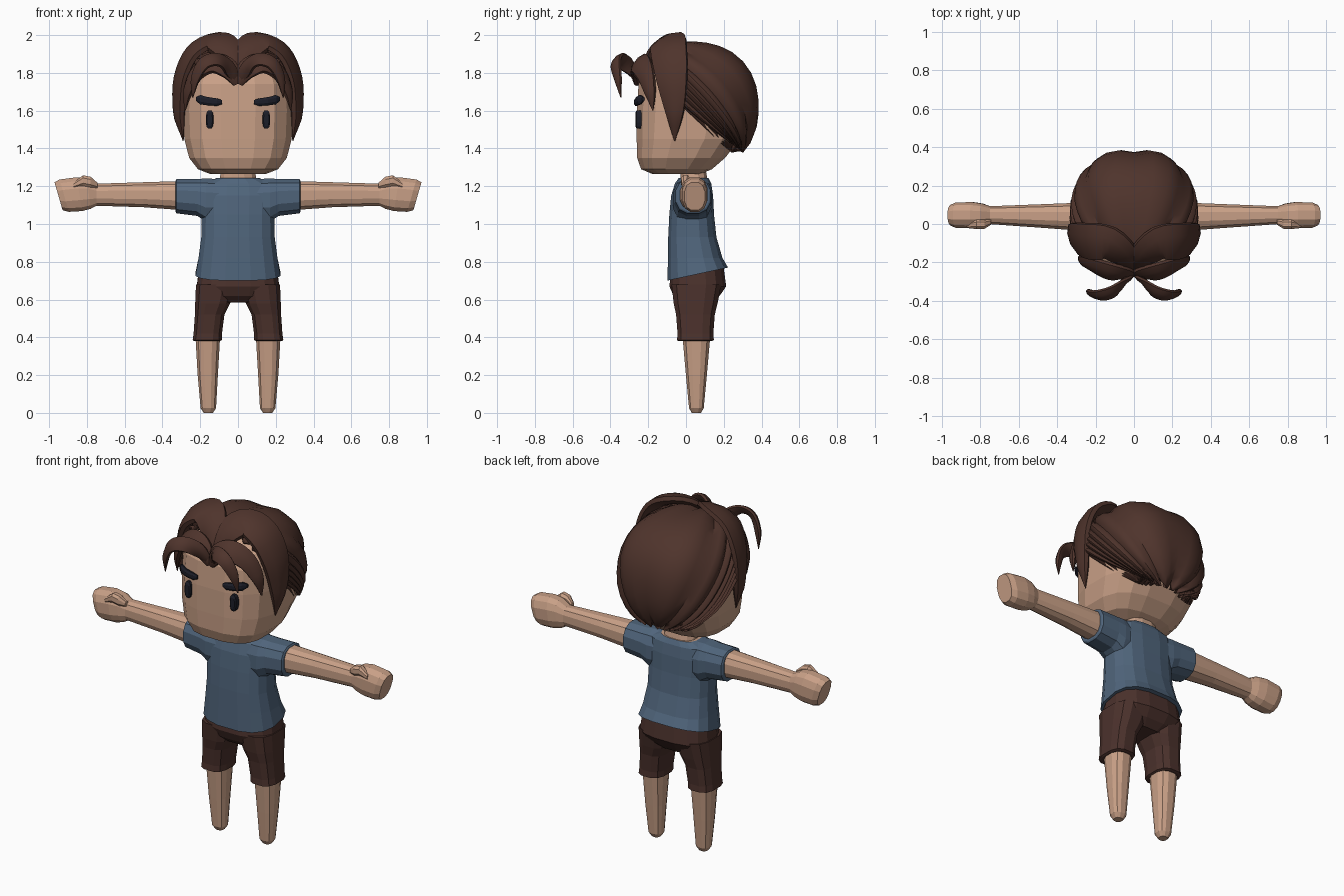
import bpy, bmesh, math
from mathutils import Vector as V

if "Cube" in bpy.data.objects:
    bpy.data.objects.remove(bpy.data.objects["Cube"])


def material(name, col):
    m = bpy.data.materials.new(name)
    m.diffuse_color = (*col, 1)
    m.use_nodes = True
    m.node_tree.nodes["Principled BSDF"].inputs["Base Color"].default_value = m.diffuse_color
    return m


SKIN = material("skin", (0.58, 0.35, 0.24))
HAIR = material("hair_brown", (0.078, 0.034, 0.025))
SHIRT = material("shirt_blue", (0.08, 0.13, 0.20))
SHORTS = material("shorts_brown", (0.07, 0.031, 0.025))
DARK = material("eye_navy", (0.012, 0.013, 0.022))


def finish(name, bm, mats, smooth=0):
    bmesh.ops.recalc_face_normals(bm, faces=bm.faces[:])
    me = bpy.data.meshes.new(name)
    bm.to_mesh(me)
    bm.free()
    for m in mats:
        me.materials.append(m)
    ob = bpy.data.objects.new(name, me)
    bpy.context.collection.objects.link(ob)
    if smooth:
        bpy.ops.object.select_all(action='DESELECT')
        ob.select_set(True)
        bpy.context.view_layer.objects.active = ob
        bpy.ops.object.shade_smooth_by_angle(angle=math.radians(smooth))
    return ob


def loft(name, rings, mats, sides=12, n=2.5, mirror=False, smooth=0, cap_mat=0):
    """Skin superellipse rings given as (centre, half axis u, half axis v)."""
    bm = bmesh.new()
    for s in ((1, -1) if mirror else (1,)):
        loops = []
        for c, u, v in rings:
            loop = []
            for i in range(sides):
                a = 2 * math.pi * (i + 0.5) / sides
                ca, sa = math.cos(a), math.sin(a)
                p = (V(c) + V(u) * math.copysign(abs(ca) ** (2 / n), ca)
                     + V(v) * math.copysign(abs(sa) ** (2 / n), sa))
                loop.append(bm.verts.new((p.x * s, p.y, p.z)))
            loops.append(loop)
        for A, B in zip(loops, loops[1:]):
            for i in range(sides):
                j = (i + 1) % sides
                bm.faces.new((A[i], A[j], B[j], B[i]))
        bm.faces.new(loops[0])
        bm.faces.new(loops[-1]).material_index = cap_mat
    return finish(name, bm, mats, smooth)


def zring(z, rx, yf, yb, x=0, tilt=0):
    return ((x, (yf + yb) / 2, z), (rx, 0, 0), (0, (yb - yf) / 2, tilt))


def xring(x, z, hz, y, hy, lean=0):
    return ((x, y, z), (0, hy, 0), (lean, 0, hz))


# Head and neck
loft("head", [zring(1.265, .15, -.18, .08), zring(1.29, .215, -.24, .14),
              zring(1.35, .262, -.262, .21), zring(1.45, .288, -.265, .29),
              zring(1.6, .295, -.265, .335), zring(1.74, .288, -.255, .33),
              zring(1.82, .262, -.215, .29), zring(1.88, .2, -.14, .23),
              zring(1.92, .1, -.06, .13)], [SKIN], sides=16, n=2.8)
loft("neck", [zring(1.18, .11, -.035, .125), zring(1.24, .1, -.03, .115),
              zring(1.32, .085, -.03, .1)], [SKIN])

# Shirt body with an open neckline, and sleeves
loft("shirt", [zring(.735, .228, -.1, .225, tilt=.035), zring(.82, .212, -.098, .195),
               zring(.93, .197, -.096, .163), zring(1.05, .195, -.09, .15),
               zring(1.15, .205, -.08, .145), zring(1.215, .19, -.06, .135),
               zring(1.243, .115, -.04, .12)], [SHIRT, SKIN], sides=16, n=2.7, cap_mat=1)
loft("sleeve", [xring(.1, 1.125, .115, .03, .1), xring(.17, 1.127, .118, .032, .105),
                xring(.215, 1.14, .1, .035, .1), xring(.325, 1.147, .093, .038, .095),
                xring(.33, 1.147, .085, .038, .087)], [SHIRT], mirror=True)

# Arms ending in fists with a slanted front, plus thumbs
loft("arm", [xring(.28, 1.15, .08, .038, .075), xring(.5, 1.155, .068, .042, .062),
             xring(.75, 1.155, .06, .046, .048), xring(.79, 1.16, .082, .046, .062, .01),
             xring(.84, 1.158, .092, .046, .07, .015), xring(.92, 1.15, .088, .046, .068, .025),
             xring(.95, 1.147, .076, .046, .055, .022)], [SKIN], mirror=True)
loft("thumb", [xring(.745, 1.205, .015, .01, .015), xring(.78, 1.222, .03, -.002, .025),
               xring(.82, 1.23, .03, -.002, .026), xring(.87, 1.205, .015, -.008, .014)],
     [SKIN], sides=8, mirror=True)

# Shorts: hips and two trouser legs with a small hem
loft("shorts_hips", [zring(.585, .14, -.03, .14), zring(.62, .2, -.068, .18),
                     zring(.67, .222, -.09, .215), zring(.75, .21, -.085, .2, tilt=.03)],
     [SHORTS], sides=16, n=2.7)
loft("shorts_legs", [zring(.38, .07, -.04, .138, .163), zring(.385, .079, -.05, .15, .163),
                     zring(.42, .077, -.047, .147, .16), zring(.52, .08, -.055, .155, .15),
                     zring(.58, .095, -.068, .17, .134), zring(.68, .105, -.08, .19, .12)],
     [SHORTS], n=2.8, mirror=True)

# Bare tapered legs
loft("leg", [zring(0, .025, .03, .08, .157), zring(.025, .042, .015, .095, .157),
             zring(.2, .055, -.002, .112, .16), zring(.42, .068, -.022, .132, .16)],
     [SKIN], mirror=True)

# Eyes and eyebrows
loft("eye", [((.15, y, 1.553), (.021 * k, 0, 0), (0, 0, .05 * k))
             for y, k in ((-.235, 1), (-.262, 1), (-.268, .7))], [DARK], mirror=True)
loft("eyebrow", [((x, y, z), (0, .014 * k, 0), (0, 0, .024 * k))
                 for x, y, z, k in ((.085, -.262, 1.645, .5), (.11, -.264, 1.645, .9),
                                    (.16, -.258, 1.65, 1), (.2, -.242, 1.658, 1.1),
                                    (.222, -.226, 1.662, .5))],
     [DARK], sides=8, n=2, mirror=True)


# Back hair: a dome of ridged locks sweeping from the parting to the nape
CENTRE, RADII = V((0, .03, 1.63)), (.335, .365, .345)


def dome(d, f):
    r = sum(abs(c / q) ** 2.3 for c, q in zip(d, RADII)) ** (-1 / 2.3)
    return CENTRE + d * r * f


LOCKS, SEG, ROWS = 14, 4, 14
bm = bmesh.new()
grid = []
for i in range(LOCKS * SEG + 1):
    a = math.radians(87) * (2 * i / (LOCKS * SEG) - 1)
    bump = 1 - (2 * (i % SEG) / SEG - 1) ** 2
    start = V((math.sin(a), -.2 - .42 * math.cos(a), math.cos(a))).normalized()
    end = V((.52 * math.sin(a), .75, -.7)).normalized()
    row = []
    for j in range(ROWS + 1):
        t = j / ROWS * (.94 + .06 * bump)
        row.append(bm.verts.new(dome(start.slerp(end, t), .945 + .055 * bump)))
    grid.append(row)
for A, B in zip(grid, grid[1:]):
    for j in range(ROWS):
        bm.faces.new((A[j], A[j + 1], B[j + 1], B[j]))
back = finish("back_hair", bm, [HAIR], 35)
if sum(p.normal.dot(p.center - CENTRE) for p in back.data.polygons) < 0:
    back.data.flip_normals()
sol = back.modifiers.new("thickness", 'SOLIDIFY')
sol.thickness = .04
sol.offset = -1


def spline(pts, steps=4):
    """Catmull-Rom through points of any dimension."""
    P = [V(p) for p in pts]
    P = [P[0] * 2 - P[1]] + P + [P[-1] * 2 - P[-2]]
    out = []
    for a, b, c, d in zip(P, P[1:], P[2:], P[3:]):
        for k in range(steps):
            t = k / steps
            out.append((b * 2 + (c - a) * t + (a * 2 - b * 5 + c * 4 - d) * t * t
                        + (b * 3 - a - c * 3 + d) * t ** 3) / 2)
    return out + [P[-2]]


def lock(name, pts, widths, thick):
    """Flattened tapering lock, its broad side facing away from the head."""
    path, W = spline(pts), spline([(w, 0) for w in widths])
    rings = []
    for i, p in enumerate(path):
        tan = (path[min(i + 1, len(path) - 1)] - path[max(i - 1, 0)]).normalized()
        side = tan.cross(p - V((0, .03, 1.6))).normalized()
        w = max(W[i][0], .003)
        rings.append((p, side * w, side.cross(tan) * min(thick, w * .7)))
    loft(name, rings, [HAIR], sides=8, n=1.9, mirror=True, smooth=40)


# Front hair: side sweep, fringe and forward curl on both sides of the parting
lock("side_sweep", [(.01, -.23, 1.78), (.045, -.17, 1.91), (.13, -.1, 1.967), (.24, -.09, 1.91),
                    (.303, -.075, 1.77), (.31, -.06, 1.6), (.29, -.06, 1.44)],
     [.03, .08, .1, .105, .09, .055, .003], .033)
lock("fringe", [(.005, -.26, 1.74), (.05, -.26, 1.82), (.13, -.245, 1.85), (.215, -.215, 1.8),
                (.265, -.19, 1.7), (.28, -.175, 1.6)],
     [.02, .06, .065, .055, .035, .003], .025)
lock("forward_curl", [(.005, -.25, 1.75), (.05, -.3, 1.83), (.11, -.352, 1.87), (.18, -.372, 1.85),
                      (.225, -.36, 1.77), (.24, -.345, 1.67)],
     [.02, .042, .045, .04, .028, .003], .018)
